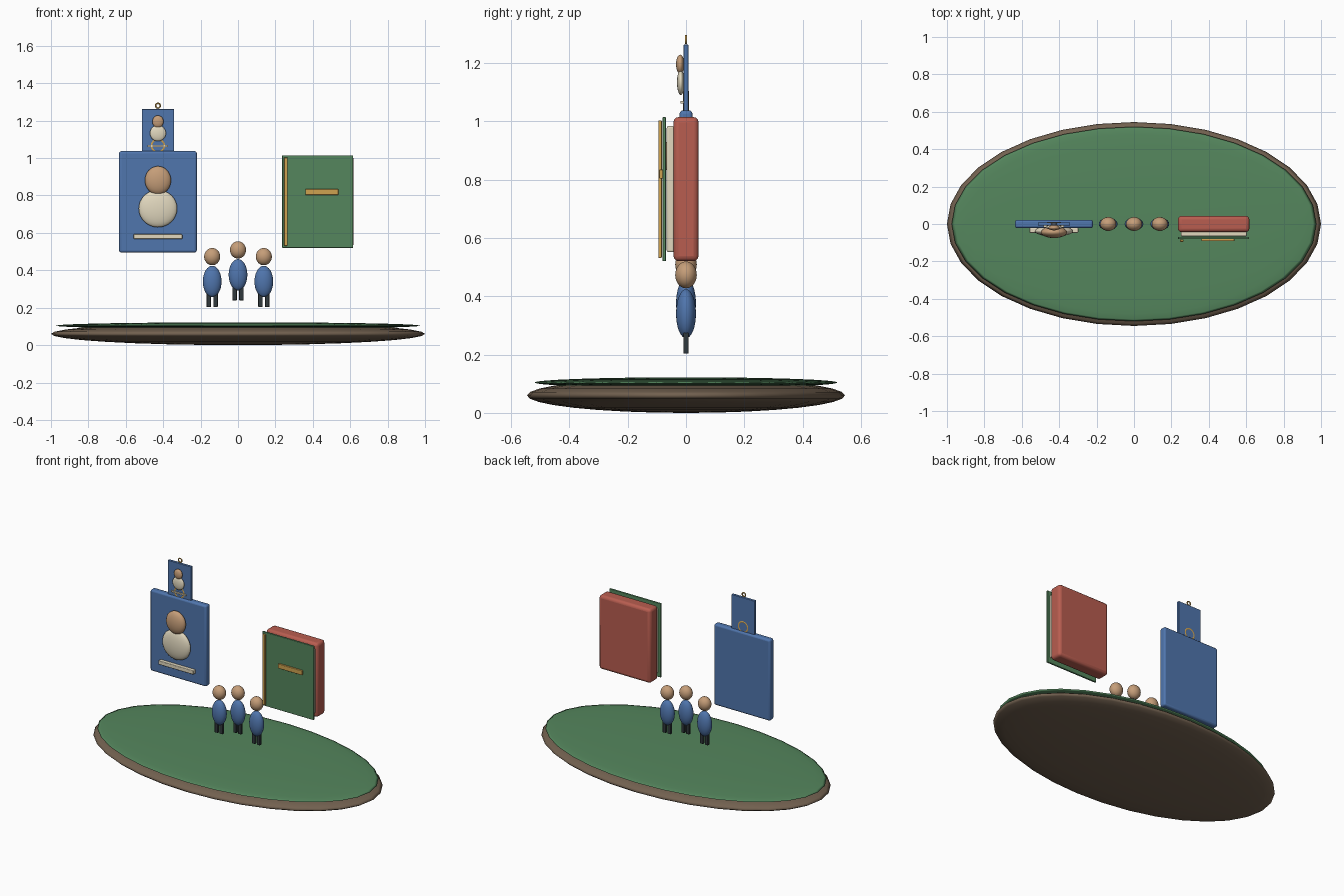
import bpy, math

if "Cube" in bpy.data.objects:
    bpy.data.objects.remove(bpy.data.objects["Cube"])


def material(name, r, g, b):
    m = bpy.data.materials.new(name)
    m.diffuse_color = (r, g, b, 1)
    m.use_nodes = True
    m.node_tree.nodes["Principled BSDF"].inputs["Base Color"].default_value = m.diffuse_color
    return m


BLUE = material("blue", 0.08, 0.18, 0.42)
GREEN = material("green", 0.09, 0.24, 0.11)
BROWN = material("brown", 0.17, 0.12, 0.08)
SKIN = material("skin", 0.56, 0.34, 0.19)
CREAM = material("cream", 0.76, 0.69, 0.52)
GOLD = material("gold", 0.62, 0.36, 0.08)
RED = material("red", 0.48, 0.11, 0.08)
DARK = material("dark", 0.03, 0.04, 0.045)


def finish(name, mat):
    o = bpy.context.object
    o.name = name
    o.data.materials.append(mat)
    return o


def box(name, mat, x, y, z, bevel=0.0):
    """Box given by (min, max) on each axis, with optional rounded edges."""
    bpy.ops.mesh.primitive_cube_add(size=1, location=[sum(a) / 2 for a in (x, y, z)])
    o = finish(name, mat)
    o.scale = [a[1] - a[0] for a in (x, y, z)]
    bpy.ops.object.transform_apply(location=False, rotation=False, scale=True)
    if bevel:
        m = o.modifiers.new("bevel", 'BEVEL')
        m.width = bevel
        m.segments = 3
        bpy.ops.object.shade_smooth_by_angle(angle=math.radians(35))
    return o


def ball(name, mat, loc, radii):
    bpy.ops.mesh.primitive_uv_sphere_add(segments=32, ring_count=16, radius=1, location=loc)
    o = finish(name, mat)
    o.scale = radii
    bpy.ops.object.transform_apply(location=False, rotation=False, scale=True)
    bpy.ops.object.shade_smooth()
    return o


def ring(name, loc, major, minor):
    bpy.ops.mesh.primitive_torus_add(location=loc, rotation=(math.pi / 2, 0, 0), major_radius=major,
                                     minor_radius=minor, major_segments=32, minor_segments=10)
    finish(name, GOLD)
    bpy.ops.object.shade_smooth()


# Oval stand with a grass layer on top
ball("base", BROWN, (0, 0, 0.06), (1.0, 0.545, 0.06))
ball("base_top", GREEN, (0, 0, 0.104), (0.975, 0.52, 0.018))

# Large portrait card
CX = -0.428
box("card", BLUE, (CX - 0.208, CX + 0.208), (-0.022, 0.022), (0.495, 1.037), 0.012)
ball("card_portrait_body", CREAM, (CX, -0.038, 0.73), (0.103, 0.029, 0.1))
ball("card_portrait_head", SKIN, (CX, -0.044, 0.881), (0.07, 0.031, 0.076))
box("card_caption_bar", CREAM, (CX - 0.13, CX + 0.13), (-0.047, -0.02), (0.567, 0.593), 0.004)

# Small hanging card with rings
box("tag", BLUE, (CX - 0.086, CX + 0.086), (-0.009, 0.009), (1.03, 1.262), 0.003)
ball("tag_portrait_body", CREAM, (CX, -0.018, 1.133), (0.043, 0.013, 0.043))
ball("tag_portrait_head", SKIN, (CX, -0.02, 1.195), (0.03, 0.014, 0.033))
box("tag_caption_bar", CREAM, (CX - 0.055, CX + 0.055), (-0.018, -0.008), (1.06, 1.069))
ring("tag_emblem_ring", (CX, 0, 1.066), 0.034, 0.0105)
ring("tag_hanging_ring", (CX, 0, 1.28), 0.0125, 0.004)

# Book: padded back, pages, cover and gilding
box("book_back", RED, (0.235, 0.617), (-0.043, 0.043), (0.52, 1.014), 0.018)
box("book_pages", CREAM, (0.25, 0.603), (-0.066, -0.04), (0.551, 0.983), 0.006)
box("book_cover", GREEN, (0.236, 0.616), (-0.081, -0.069), (0.52, 1.014), 0.003)
box("book_spine_strip", GOLD, (0.246, 0.265), (-0.095, -0.083), (0.531, 1.003), 0.003)
box("book_title_bar", GOLD, (0.36, 0.537), (-0.092, -0.079), (0.803, 0.834), 0.003)

# Three small figures, the middle one raised
for i, (x, dz) in enumerate(((-0.138, 0), (0, 0.036), (0.138, 0))):
    ball(f"figure_{i}_head", SKIN, (x, 0, 0.473 + dz), (0.043, 0.037, 0.046))
    ball(f"figure_{i}_body", BLUE, (x, 0, 0.34 + dz), (0.05, 0.034, 0.084))
    for side in (-1, 1):
        c = x + side * 0.018
        box(f"figure_{i}_leg_{side}", DARK, (c - 0.012, c + 0.012), (-0.009, 0.009),
            (0.203 + dz, 0.283 + dz), 0.004)
